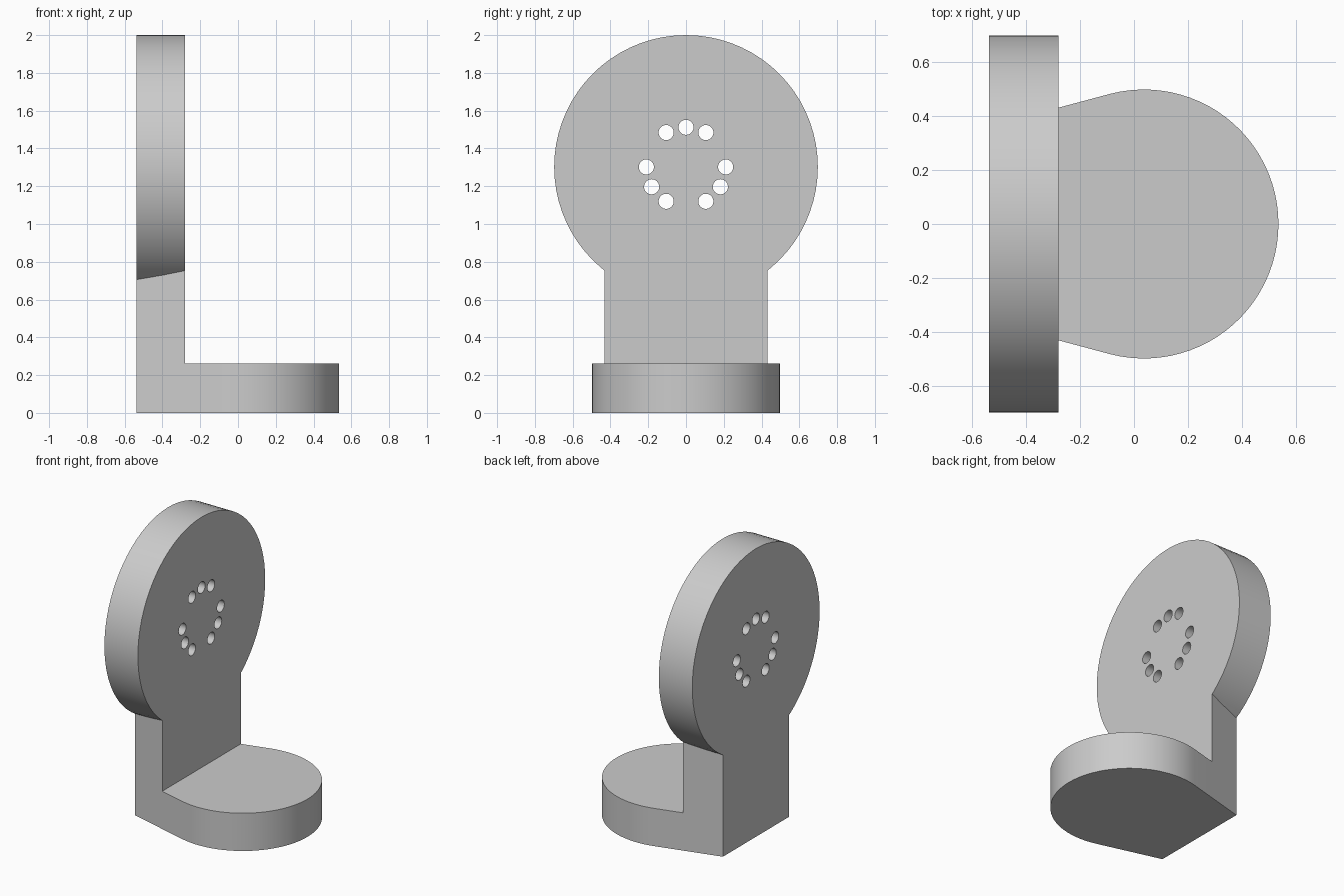
import bpy, bmesh
from math import sin, cos, tan, pi, radians
from mathutils import Vector

if "Cube" in bpy.data.objects:
    bpy.data.objects.remove(bpy.data.objects["Cube"], do_unlink=True)

X_BACK, X_FACE = -0.537, -0.28       # thickness range of the upright plate
BASE_H = 0.262
FOOT_X, FOOT_R = 0.037, 0.498        # round end of the foot
DISC_Z, DISC_R = 1.302, 0.698        # round head of the upright
HOLE_RING, HOLE_R = 0.21, 0.04
TAPER = radians(15)

grey = bpy.data.materials.new("light grey")
grey.use_nodes = True
grey.diffuse_color = (0.6, 0.6, 0.6, 1)
grey.node_tree.nodes["Principled BSDF"].inputs["Base Color"].default_value = (0.6, 0.6, 0.6, 1)


def prisms(name, outlines, offset):
    """Extrude each closed outline along the offset, all in one object."""
    bm = bmesh.new()
    for outline in outlines:
        face = bm.faces.new([bm.verts.new(p) for p in outline])
        ext = bmesh.ops.extrude_face_region(bm, geom=[face], use_keep_orig=True)
        moved = [v for v in ext["geom"] if isinstance(v, bmesh.types.BMVert)]
        bmesh.ops.translate(bm, verts=moved, vec=Vector(offset))
    bmesh.ops.recalc_face_normals(bm, faces=bm.faces)
    mesh = bpy.data.meshes.new(name)
    bm.to_mesh(mesh)
    bm.free()
    mesh.materials.append(grey)
    obj = bpy.data.objects.new(name, mesh)
    bpy.context.collection.objects.link(obj)
    return obj


def combine(target, other, operation):
    """Apply an exact boolean and discard the helper."""
    other.hide_render = True
    mod = target.modifiers.new(operation.lower(), "BOOLEAN")
    mod.operation, mod.solver, mod.object = operation, "EXACT", other
    bpy.context.view_layer.objects.active = target
    bpy.ops.object.modifier_apply(modifier=mod.name)
    bpy.data.objects.remove(other, do_unlink=True)


def ring(x, y, z, r, n):
    """Circle facing along x."""
    return [(x, y + r * cos(2 * pi * i / n), z + r * sin(2 * pi * i / n)) for i in range(n)]


def side_y(x):
    """Half width of the tapered sides, tangent to the round foot."""
    return FOOT_R / cos(TAPER) + (x - FOOT_X) * tan(TAPER)


# Foot: round front with straight sides tapering to the back
sweep, steps = pi / 2 + TAPER, 48
arc = [-sweep + 2 * sweep * i / steps for i in range(steps + 1)]
foot = [(FOOT_X + FOOT_R * cos(a), FOOT_R * sin(a), 0) for a in arc]
foot += [(X_BACK, side_y(X_BACK), 0), (X_BACK, -side_y(X_BACK), 0)]
bracket = prisms("bracket", [foot], (0, 0, BASE_H))

# Neck: continues the tapered sides upward into the head
neck = [(x, s * side_y(x), 0) for x, s in
        ((X_BACK, -1), (X_FACE, -1), (X_FACE, 1), (X_BACK, 1))]
combine(bracket, prisms("neck", [neck], (0, 0, 1.0)), "UNION")

# Round head
head = ring(X_BACK, 0, DISC_Z, DISC_R, 72)
combine(bracket, prisms("head", [head], (X_FACE - X_BACK, 0, 0)), "UNION")

# Through holes on a ring around the head's centre
angles = (90, 60, 120, 0, 180, -30, 210, -60, 240)
holes = [ring(X_BACK - 0.1, HOLE_RING * cos(radians(a)),
              DISC_Z + HOLE_RING * sin(radians(a)), HOLE_R, 32) for a in angles]
combine(bracket, prisms("hole_cutters", holes, (0.5, 0, 0)), "DIFFERENCE")

# Smooth curved walls, keep the rims sharp
bpy.ops.object.select_all(action="DESELECT")
bracket.select_set(True)
bpy.context.view_layer.objects.active = bracket
bpy.ops.object.shade_smooth_by_angle(angle=radians(20))
